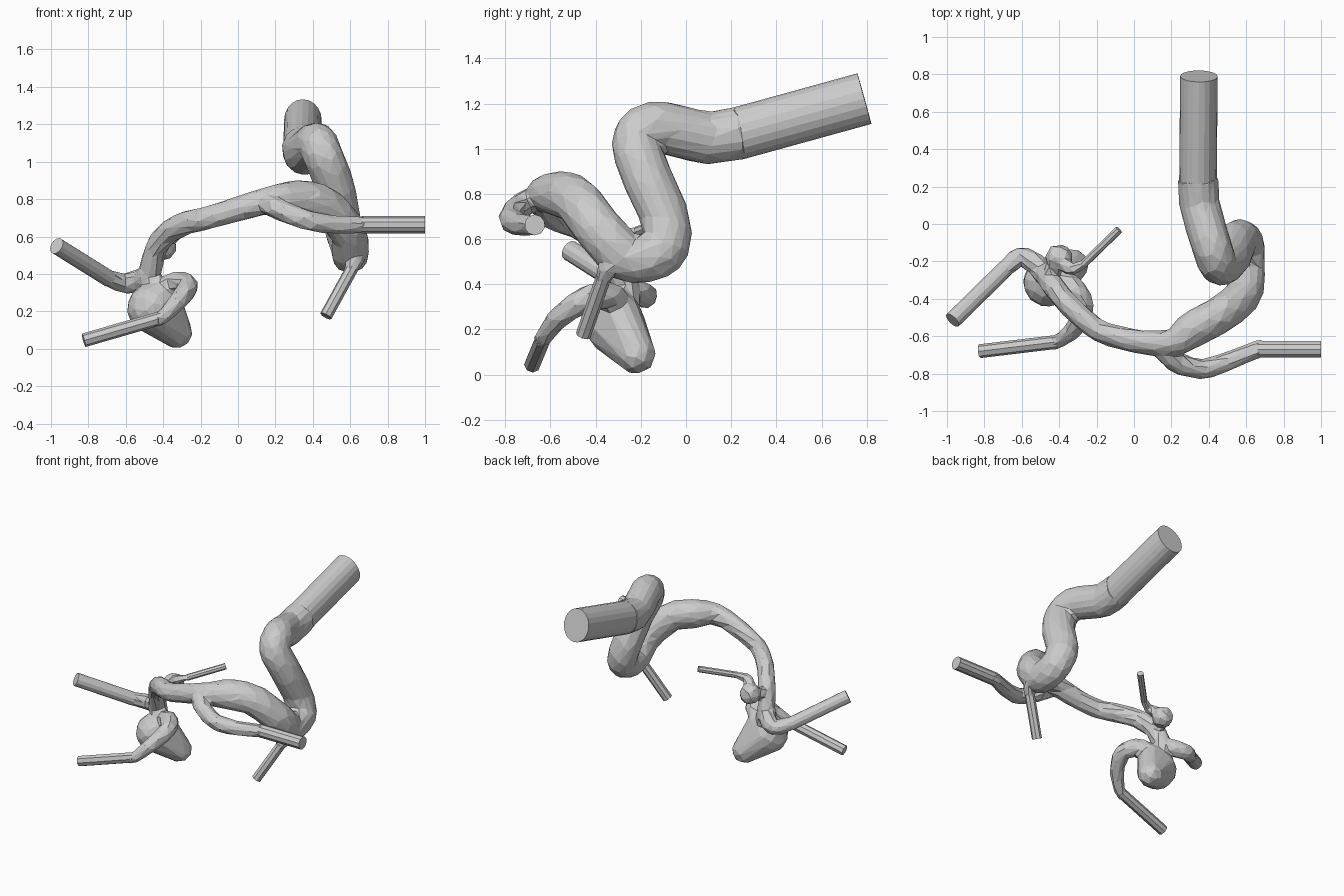
import bpy, bmesh, math
from mathutils import Vector

if "Cube" in bpy.data.objects:
    bpy.data.objects.remove(bpy.data.objects["Cube"])


def spline(pts, steps):
    """Catmull-Rom through 4D points (position + radius)."""
    p = [pts[0] * 2 - pts[1]] + pts + [pts[-1] * 2 - pts[-2]]
    out = []
    for a, b, c, d in zip(p, p[1:], p[2:], p[3:]):
        for s in range(steps):
            t = s / steps
            m0, m1, e = (c - a) / 2, (d - b) / 2, c - b
            out.append(b + m0 * t + (3 * e - 2 * m0 - m1) * t * t + (m0 + m1 - 2 * e) * t ** 3)
    return out + [pts[-1]]


def sweep(bm, pts, sides=14, steps=6, squash=1.0):
    """Capped tube with varying radius and a parallel-transported frame."""
    path = spline(pts, steps)
    pos = [q.to_3d() for q in path]
    first = pos[1] - pos[0]
    u = Vector((0, 0, 1)) if abs(first.x) > .8 * first.length else Vector((1, 0, 0))
    rings = []
    for i, q in enumerate(path):
        t = (pos[min(i + 1, len(pos) - 1)] - pos[max(i - 1, 0)]).normalized()
        u = (u - t * u.dot(t)).normalized()
        v = t.cross(u)
        angles = [math.tau * k / sides for k in range(sides)]
        rings.append([bm.verts.new(pos[i] + q[3] * (u * math.cos(a) * squash
                                                    + v * math.sin(a) / squash)) for a in angles])
    for r0, r1 in zip(rings, rings[1:]):
        for k in range(sides):
            n = (k + 1) % sides
            bm.faces.new((r0[k], r0[n], r1[n], r1[k]))
    bm.faces.new(rings[0][::-1])
    bm.faces.new(rings[-1])


def finish(bm, name):
    bmesh.ops.recalc_face_normals(bm, faces=bm.faces)
    me = bpy.data.meshes.new(name)
    bm.to_mesh(me)
    bm.free()
    ob = bpy.data.objects.new(name, me)
    bpy.context.collection.objects.link(ob)
    return ob


skin = bmesh.new()


def straight_end(name, outer, inner, r, sides, squash=1.0):
    bm = bmesh.new()
    sweep(bm, [Vector((*outer, r)), Vector((*inner, r))], sides, 1, squash)
    finish(bm, name)


def branch(name, outer, inner, r, root_r, root, sides=8):
    """Straight outlet plus a curved root that tapers into it."""
    straight_end(name, outer, inner, r, sides)
    n = len(root)
    pts = [Vector((*c, root_r + (r - root_r) * (i / n) ** 2)) for i, c in enumerate(root)]
    tip = Vector(inner).lerp(Vector(outer), .1)
    sweep(skin, pts + [Vector((*inner, r)), Vector((*tip, r * .95))])


# Main trunk: wide S-bend, narrow arch after the fork
straight_end("inlet_tube", (.347, .79, 1.222), (.342, .22, 1.065), .108, 20, .93)
trunk = [(.342, .24, 1.07), (.355, .09, 1.05), (.42, -.13, 1.095), (.455, -.215, 1.03),
         (.515, -.175, .88), (.555, -.09, .68), (.595, -.105, .55), (.6, -.25, .515),
         (.585, -.375, .63), (.465, -.48, .765), (.32, -.56, .8), (.17, -.64, .795),
         (-.14, -.59, .705), (-.3, -.48, .665), (-.42, -.35, .57), (-.47, -.27, .4),
         (-.43, -.28, .26)]
sweep(skin, [Vector((*c, .114 - .0015 * i if i < 11 else .072 if i == 11 else .061))
             for i, c in enumerate(trunk)], 18, 6, .96)

# Side branches
branch("right_outlet", (1, -.67, .663), (.66, -.67, .663), .046, .057,
       [(.13, -.64, .79), (.22, -.735, .745), (.36, -.775, .69), (.5, -.735, .665)], 10)
branch("lower_outlet", (.47, -.455, .175), (.61, -.365, .43), .034, .06,
       [(.6, -.24, .5), (.625, -.33, .48)])
branch("left_outlet", (-.97, -.515, .55), (-.69, -.24, .375), .046, .06,
       [(-.47, -.28, .39), (-.53, -.21, .365), (-.61, -.18, .35)], 12)
branch("low_left_outlet", (-.825, -.68, .045), (-.41, -.63, .165), .037, .064,
       [(-.42, -.29, .3), (-.33, -.34, .35), (-.27, -.44, .335), (-.32, -.56, .255)])
branch("thin_outlet", (-.08, -.03, .7), (-.27, -.215, .635), .022, .045,
       [(-.45, -.31, .52), (-.41, -.19, .55), (-.34, -.24, .61)])


def blob(lobes):
    """Smooth lump: convex hull around balls (x, y, z, radius)."""
    bm = bmesh.new()
    for x, y, z, r in lobes:
        ball = bmesh.ops.create_icosphere(bm, subdivisions=3, radius=r)
        bmesh.ops.translate(bm, verts=ball["verts"], vec=(x, y, z))
    hull = bmesh.ops.convex_hull(bm, input=bm.verts)
    inside = {g for g in hull["geom_interior"] if isinstance(g, bmesh.types.BMVert)}
    bmesh.ops.delete(bm, geom=list(inside), context="VERTS")
    me = bpy.data.meshes.new("temp")
    bm.to_mesh(me)
    bm.free()
    skin.from_mesh(me)
    bpy.data.meshes.remove(me)


# Sac, then the small knob behind the arch
blob([(-.46, -.31, .215, .133), (-.33, -.22, .09, .086), (-.4, -.3, .28, .09)])
blob([(-.4, -.18, .545, .072)])
body = finish(skin, "vessel_body")

# Fuse into one skin, then reduce to irregular flat facets
bpy.context.view_layer.objects.active = body
body.select_set(True)


def apply(kind, **settings):
    m = body.modifiers.new(kind, kind)
    for key, value in settings.items():
        setattr(m, key, value)
    bpy.ops.object.modifier_apply(modifier=m.name)


apply("REMESH", mode="VOXEL", voxel_size=.012)
apply("SMOOTH", factor=.5, iterations=3)
apply("DECIMATE", ratio=650 / len(body.data.polygons))
for f in body.data.polygons:
    f.use_smooth = False
